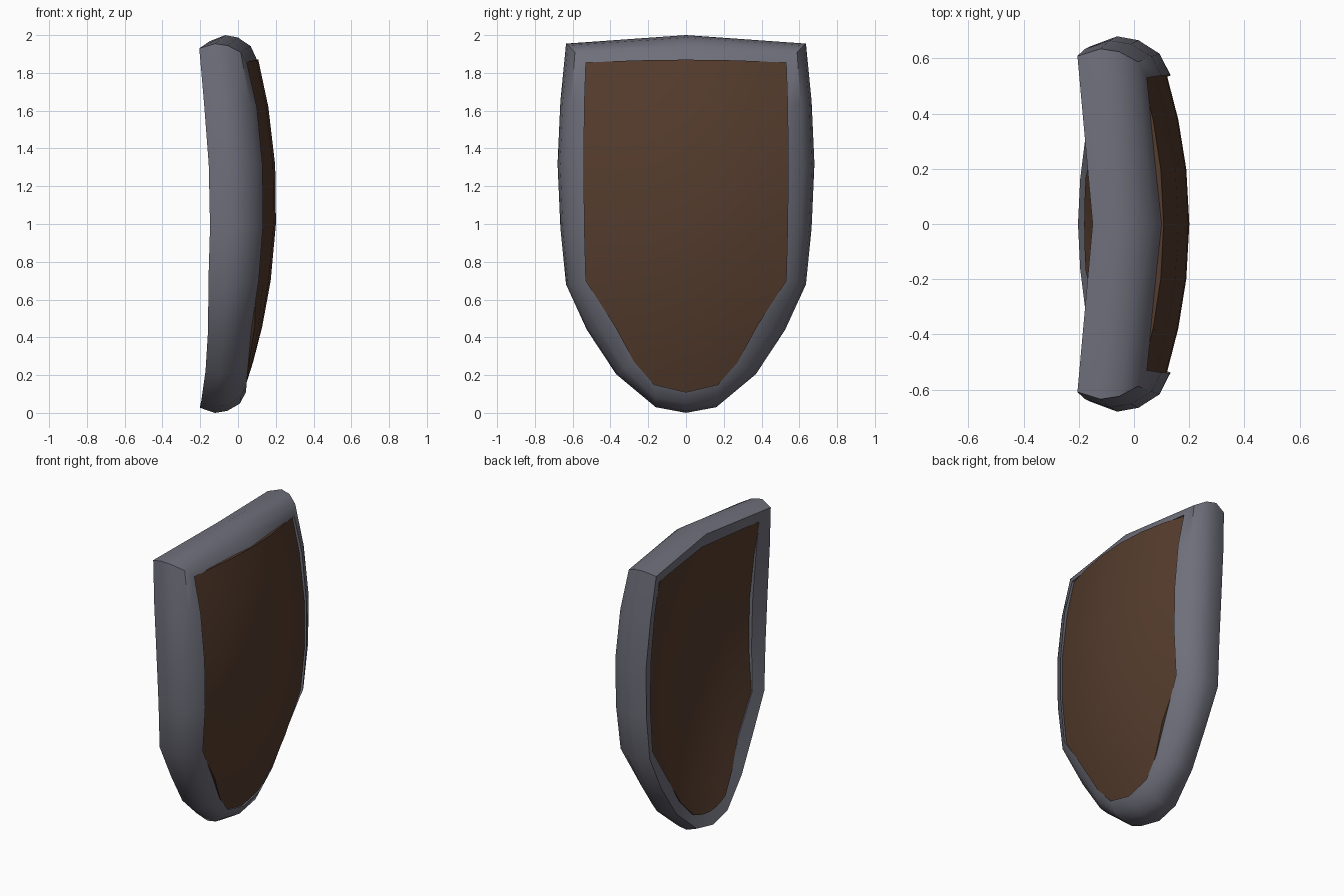
import bpy, bmesh

if "Cube" in bpy.data.objects:
    bpy.data.objects.remove(bpy.data.objects["Cube"])

# half outline from top centre to bottom tip: outer (y,z), inner (y,z), back x, front lip x
HALF = [
    ((0, 2.0), (0, 1.87), -0.15, 0.10),
    ((0.635, 1.955), (0.53, 1.855), -0.205, 0.047),
    ((0.665, 1.65), (0.538, 1.62), -0.18, 0.10),
    ((0.68, 1.32), (0.54, 1.31), -0.155, 0.13),
    ((0.665, 0.98), (0.538, 1.0), -0.148, 0.133),
    ((0.635, 0.68), (0.53, 0.70), -0.157, 0.11),
    ((0.525, 0.44), (0.375, 0.455), -0.158, 0.072),
    ((0.37, 0.205), (0.275, 0.27), -0.172, 0.055),
    ((0.16, 0.03), (0.17, 0.15), -0.195, 0.045),
    ((0, 0.0), (0, 0.11), -0.203, 0.042),
]
# rim cross-section: (inward fraction, depth fraction back to front)
SECTION = [(1, 0.13), (0.25, 0), (0, 0.33), (0.1, 0.6), (0.45, 0.87), (1, 1)]


def material(name, rgb):
    m = bpy.data.materials.new(name)
    m.diffuse_color = (*rgb, 1)
    m.use_nodes = True
    m.node_tree.nodes["Principled BSDF"].inputs["Base Color"].default_value = m.diffuse_color
    return m


def finish(bm, name, mat, angle):
    bmesh.ops.recalc_face_normals(bm, faces=bm.faces)
    me = bpy.data.meshes.new(name)
    bm.to_mesh(me)
    bm.free()
    ob = bpy.data.objects.new(name, me)
    bpy.context.collection.objects.link(ob)
    me.materials.append(mat)
    bpy.ops.object.select_all(action='DESELECT')
    ob.select_set(True)
    bpy.context.view_layer.objects.active = ob
    bpy.ops.object.shade_smooth_by_angle(angle=angle)
    return ob


# metal rim: section swept round the closed outline
bm = bmesh.new()
loop = [(p, 1) for p in HALF] + [(p, -1) for p in HALF[-2:0:-1]]
rings = []
for (o, i, xb, xf), side in loop:
    rings.append([bm.verts.new((xb + (xf - xb) * t,
                                side * (o[0] + (i[0] - o[0]) * f),
                                o[1] + (i[1] - o[1]) * f)) for f, t in SECTION])
n, k = len(rings), len(SECTION)
for a in range(n):
    r, s = rings[a], rings[(a + 1) % n]
    for b in range(k):
        c = (b + 1) % k
        bm.faces.new((r[b], s[b], s[c], r[c]))
finish(bm, "shield_rim", material("steel", (0.16, 0.16, 0.20)), 0.6)


# wooden board: domed front, hollow back
def dome(y, z):
    return 0.203 - 0.28 * y * y - 0.17 * (z - 1.12) ** 2


bm = bmesh.new()
COLS = [-1, -0.7, -0.37, 0, 0.37, 0.7, 1]
inner = [p[1] for p in HALF]
sheets = []
for offset in (0, -0.21):
    rows = []
    for r in range(1, len(inner) - 1):
        y, z = inner[r]
        bow = 0.015 if r == 1 else -0.04 if r == len(inner) - 2 else 0
        row = []
        for s in COLS:
            yy, zz = s * y, z + bow * (1 - s * s)
            row.append(bm.verts.new((dome(yy, zz) + offset, yy, zz)))
        rows.append(row)
    for a, b in zip(rows, rows[1:]):
        for c in range(len(COLS) - 1):
            bm.faces.new((a[c], a[c + 1], b[c + 1], b[c]))
    sheets.append(rows)


def border(rows):
    return (rows[0] + [r[-1] for r in rows[1:-1]] + rows[-1][::-1]
            + [r[0] for r in rows[-2:0:-1]])


fa, ba = border(sheets[0]), border(sheets[1])
for j in range(len(fa)):
    m = (j + 1) % len(fa)
    bm.faces.new((fa[j], fa[m], ba[m], ba[j]))
finish(bm, "shield_board", material("wood", (0.09, 0.045, 0.026)), 0.7)
